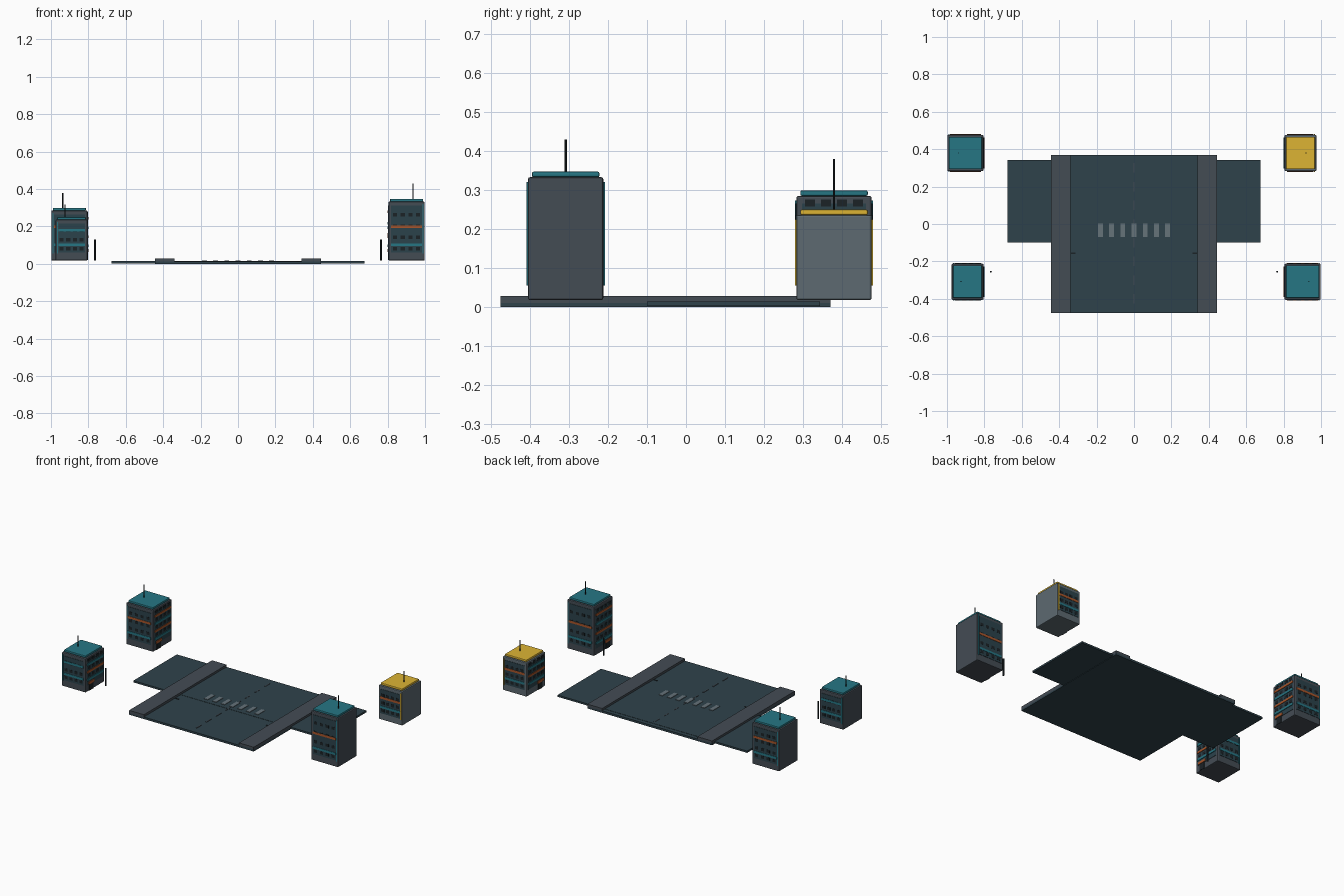
import bpy

if "Cube" in bpy.data.objects:
    bpy.data.objects.remove(bpy.data.objects["Cube"])

def lin(h):
    c = [int(h[i:i + 2], 16) / 255 for i in (0, 2, 4)]
    return tuple(v / 12.92 if v <= 0.04045 else ((v + 0.055) / 1.055) ** 2.4 for v in c) + (1,)

def material(name, h):
    m = bpy.data.materials.new(name)
    m.diffuse_color = lin(h)
    m.use_nodes = True
    m.node_tree.nodes["Principled BSDF"].inputs["Base Color"].default_value = m.diffuse_color
    return m

ASPHALT = material("asphalt", "2f424b")
PAVING = material("paving", "444c54")
PAINT = material("road_paint", "66737a")
WALL = material("wall", "444c54")
PALE = material("pale_wall", "5d6a71")
GLASS = material("glass", "2b424b")
TEAL = material("teal", "267684")
YELLOW = material("yellow", "dcb434")
ORANGE = material("orange", "a8552a")
DARK = material("dark_metal", "1b2226")

def box(name, x0, x1, y0, y1, z0, z1, mat, bevel=0.0):
    x0, x1 = sorted((x0, x1))
    y0, y1 = sorted((y0, y1))
    bpy.ops.mesh.primitive_cube_add(size=1, location=((x0 + x1) / 2, (y0 + y1) / 2, (z0 + z1) / 2))
    o = bpy.context.object
    o.name = name
    o.scale = (x1 - x0, y1 - y0, z1 - z0)
    bpy.ops.object.transform_apply(location=False, rotation=False, scale=True)
    o.data.materials.append(mat)
    if bevel:
        b = o.modifiers.new("bevel", "BEVEL")
        b.width, b.segments = bevel, 2
    return o

def pole(name, x, y, z0, z1, r):
    bpy.ops.mesh.primitive_cylinder_add(vertices=10, radius=r, depth=z1 - z0, location=(x, y, (z0 + z1) / 2))
    o = bpy.context.object
    o.name = name
    o.data.materials.append(DARK)
    bpy.ops.object.shade_smooth_by_angle()

# roads and kerbs
box("main_road", -0.445, 0.445, -0.475, 0.37, 0, 0.013, ASPHALT)
box("cross_road", -0.677, 0.677, -0.1, 0.343, 0.003, 0.0145, ASPHALT)
for s in (-1, 1):
    box("sidewalk", s * 0.34, s * 0.445, -0.475, 0.37, 0.01, 0.028, PAVING)
    box("drain", s * 0.312, s * 0.337, -0.16, -0.152, 0.012, 0.015, DARK)
    pole("street_post", s * 0.765, -0.255, 0.018, 0.13, 0.005)

# crosswalk and centre line
for i in range(-3, 4):
    box("crosswalk_stripe", i * 0.06 - 0.013, i * 0.06 + 0.013, -0.07, 0.002, 0.013, 0.0175, PAINT)
for i in range(8):
    y = -0.4 + i * 0.1
    box("lane_dash", -0.003, 0.003, y - 0.025, y + 0.025, 0.012, 0.016, PAVING)

def building(s, xo, y0, y1, top, roof, wall, accent, mast_x, mast_top):
    """s is the side of the street; panels go on front, back and street faces."""
    xi, z0 = 0.805, 0.018
    box("building_body", s * xi, s * xo, y0, y1, z0, top, wall, 0.005)
    box("roof_cap", s * (xi + 0.008), s * (xo - 0.008), y0 + 0.01, y1 - 0.01, top, top + 0.014, roof, 0.004)
    pole("roof_mast", s * mast_x, (y0 + y1) / 2, top + 0.01, mast_top, 0.003)
    storeys = round((top - z0) / 0.075)
    step = (top - 0.03 - 0.06) / storeys
    # front and back facades
    for y, d in ((y0, -1), (y1, 1)):
        a, b = xi + 0.014, xo - 0.014
        box("facade_glass", s * a, s * b, y, y + d * 0.002, 0.06, top - 0.02, GLASS)
        box("corner_strip", s * (xo - 0.012), s * (xo - 0.006), y, y + d * 0.004, 0.055, top - 0.012, roof)
        for z, m in ((0.102, TEAL), (0.102 + accent, ORANGE if accent > 0.08 or s > 0 else TEAL)):
            box("facade_band", s * a, s * b, y, y + d * 0.004, z - 0.007, z + 0.007, m)
        for k in range(storeys):
            z = 0.072 + k * step
            for j in range(4):
                x = a + (b - a) * (j + 0.5) / 4
                box("facade_window", s * (x - 0.011), s * (x + 0.011), y, y + d * 0.003, z, z + 0.018, DARK)
    # street facade with ledges, windows and door
    box("street_glass", s * xi, s * (xi - 0.002), y0 + 0.014, y1 - 0.014, 0.06, top - 0.02, GLASS)
    for k in range(storeys):
        z = 0.09 + k * step
        box("street_ledge", s * xi, s * (xi - 0.006), y0 + 0.014, y1 - 0.014, z, z + 0.013, ORANGE if k % 2 else TEAL)
        for j in range(4):
            y = y0 + 0.014 + (y1 - y0 - 0.028) * (j + 0.5) / 4
            box("street_window", s * xi, s * (xi - 0.003), y - 0.013, y + 0.013, z + 0.022, z + 0.04, DARK)
    box("street_door", s * xi, s * (xi - 0.003), y0 + 0.035, y0 + 0.075, z0 + 0.002, 0.062, DARK)
    box("door_awning", s * xi, s * (xi - 0.006), y0 + 0.025, y0 + 0.085, 0.062, 0.078, ORANGE)

building(1, 0.998, -0.405, -0.212, 0.333, TEAL, WALL, 0.096, 0.935, 0.43)
building(-1, 0.975, -0.405, -0.212, 0.236, TEAL, WALL, 0.078, 0.925, 0.318)
building(-1, 0.998, 0.283, 0.476, 0.285, TEAL, WALL, 0.096, 0.937, 0.38)
building(1, 0.975, 0.283, 0.476, 0.236, YELLOW, PALE, 0.06, 0.92, 0.318)
